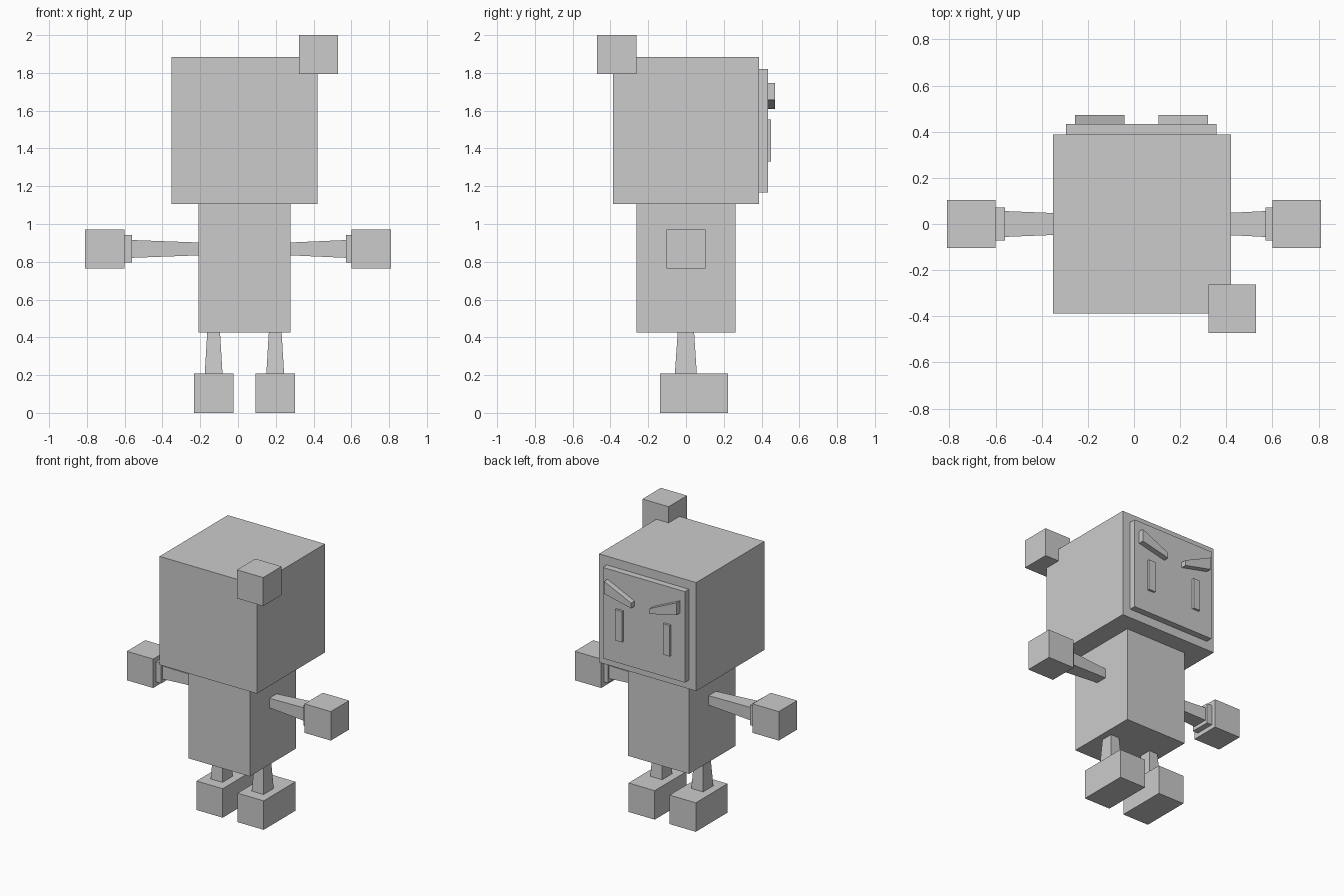
import bpy, bmesh

if "Cube" in bpy.data.objects:
    bpy.data.objects.remove(bpy.data.objects["Cube"])

grey = bpy.data.materials.new("plain grey")
grey.diffuse_color = (0.6, 0.6, 0.6, 1)
grey.use_nodes = True
grey.node_tree.nodes["Principled BSDF"].inputs["Base Color"].default_value = grey.diffuse_color

FACES = [(0, 1, 2, 3), (4, 7, 6, 5), (0, 4, 5, 1), (1, 5, 6, 2), (2, 6, 7, 3), (3, 7, 4, 0)]


def loft(name, axis, start, end):
    """Block between two rectangles (pos, u0, u1, v0, v1) along axis 0=x or 2=z; (u, v) = (y, z) or (x, y)."""
    bm = bmesh.new()
    verts = []
    for p, u0, u1, v0, v1 in (start, end):
        for u, v in ((u0, v0), (u1, v0), (u1, v1), (u0, v1)):
            verts.append(bm.verts.new((p, u, v) if axis == 0 else (u, v, p)))
    for f in FACES:
        bm.faces.new([verts[i] for i in f])
    bmesh.ops.recalc_face_normals(bm, faces=bm.faces)
    mesh = bpy.data.meshes.new(name)
    bm.to_mesh(mesh)
    bm.free()
    mesh.materials.append(grey)
    obj = bpy.data.objects.new(name, mesh)
    bpy.context.collection.objects.link(obj)
    return obj


def box(name, x, y, z):
    return loft(name, 2, (z[0], *x, *y), (z[1], *x, *y))


MID = 0.034      # centre line of head, body and legs
ARM_Z = 0.868

# Head, body and the cube on the head's front corner
box("head", (-0.352, 0.42), (-0.387, 0.387), (1.105, 1.884))
box("body", (-0.209, 0.278), (-0.263, 0.263), (0.425, 1.105))
box("corner_cube", (0.322, 0.53), (-0.472, -0.263), (1.795, 2.0))

# Face plate with eyes and slanted brows
box("face_plate", (-0.294, 0.358), (0.387, 0.433), (1.168, 1.821))
for side, label in ((-1, "left"), (1, "right")):
    eye = MID - 0.002 + side * 0.19
    box(label + "_eye", (eye - 0.027, eye + 0.027), (0.433, 0.449), (1.332, 1.554))
    inner, outer = 0.032 + side * 0.074, 0.032 + side * 0.288
    loft(label + "_brow", 0, (inner, 0.433, 0.472, 1.608, 1.647),
         (outer, 0.433, 0.472, 1.657, 1.746))

# Arms flare towards a cuff and a cube hand
for side, label, shoulder, wrist in ((-1, "left", -0.209, -0.56), (1, "right", 0.278, 0.571)):
    loft(label + "_arm", 0, (shoulder, -0.042, 0.042, ARM_Z - 0.034, ARM_Z + 0.034),
         (wrist, -0.056, 0.056, ARM_Z - 0.047, ARM_Z + 0.047))
    box(label + "_cuff", sorted((wrist, side * 0.601)), (-0.071, 0.071), (ARM_Z - 0.073, ARM_Z + 0.073))
    box(label + "_hand", sorted((side * 0.601, side * 0.81)), (-0.104, 0.104), (ARM_Z - 0.104, ARM_Z + 0.104))

# Legs flare down to block feet
for side, label in ((-1, "left"), (1, "right")):
    c = MID + side * 0.163
    loft(label + "_leg", 2, (0.207, c - 0.047, c + 0.047, -0.059, 0.057),
         (0.425, c - 0.034, c + 0.034, -0.044, 0.043))
    box(label + "_foot", (c - 0.104, c + 0.104), (-0.138, 0.222), (0, 0.208))
